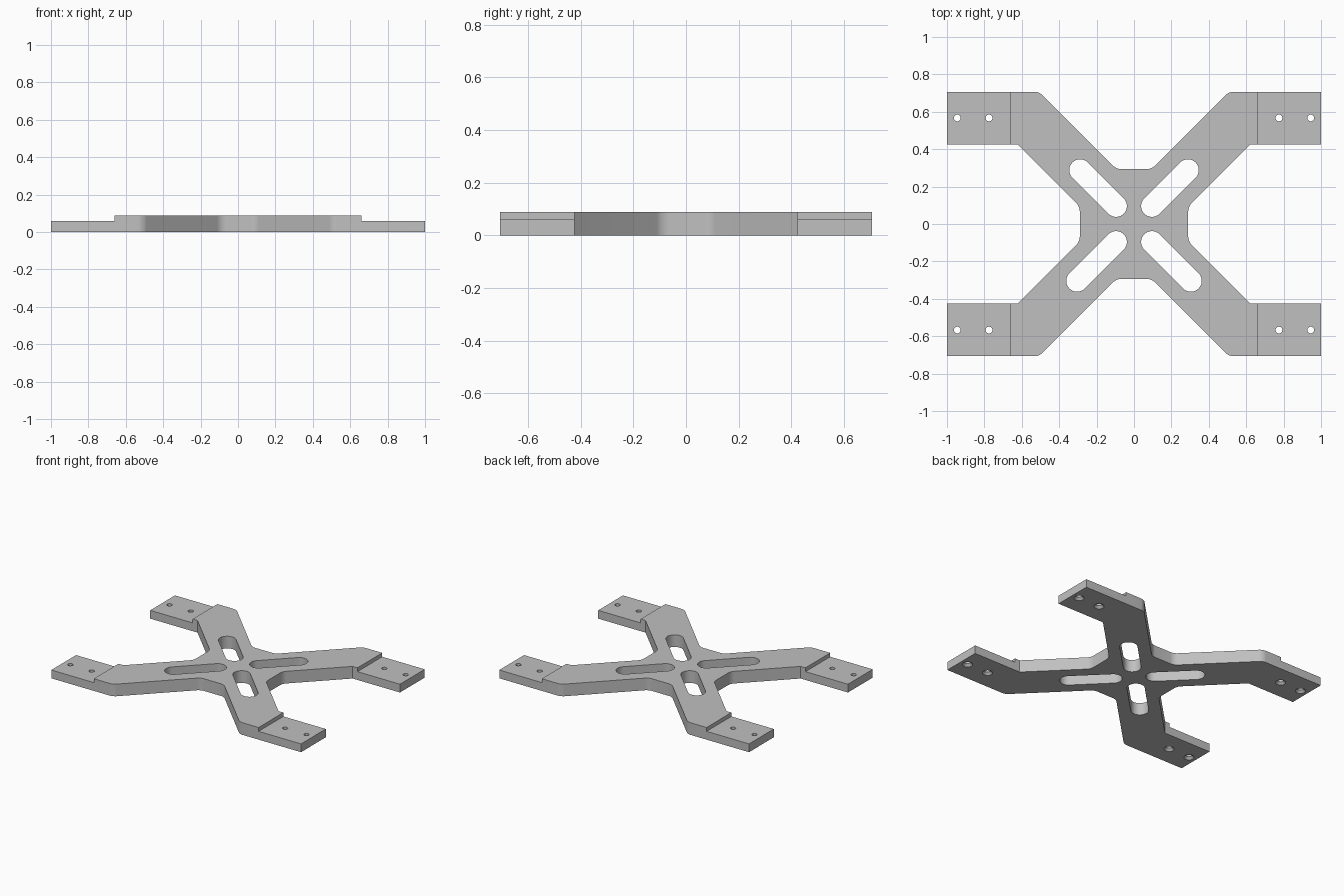
import bpy, bmesh
from math import sin, cos, pi, radians

cube = bpy.data.objects.get("Cube")
if cube:
    bpy.data.objects.remove(cube, do_unlink=True)

THICK, PAD = 0.088, 0.06
SIGNS = [(1, 1), (-1, 1), (-1, -1), (1, -1)]

grey = bpy.data.materials.new("mid grey")
grey.use_nodes = True
grey.diffuse_color = (0.53, 0.53, 0.53, 1)
grey.node_tree.nodes["Principled BSDF"].inputs["Base Color"].default_value = grey.diffuse_color


def arc(cx, cy, r, start, end, n):
    """Points on a circular arc, both ends included."""
    angles = [radians(start + (end - start) * i / n) for i in range(n + 1)]
    return [(cx + r * cos(a), cy + r * sin(a)) for a in angles]


def loft(bm, layers):
    """Closed solid through (outline, z) layers from bottom to top."""
    rings = [[bm.verts.new((x, y, z)) for x, y in pts] for pts, z in layers]
    n = len(rings[0])
    for low, high in zip(rings, rings[1:]):
        for i in range(n):
            j = (i + 1) % n
            bm.faces.new((low[i], low[j], high[j], high[i]))
    bm.faces.new(rings[0][::-1])
    bm.faces.new(rings[-1])


def make_object(name, bm):
    bmesh.ops.recalc_face_normals(bm, faces=bm.faces)
    mesh = bpy.data.meshes.new(name)
    bm.to_mesh(mesh)
    bm.free()
    mesh.materials.append(grey)
    obj = bpy.data.objects.new(name, mesh)
    bpy.context.collection.objects.link(obj)
    return obj


# X-shaped plate: one quarter of the outline, mirrored around
quarter = [(0.29, 0.093), (0.621, 0.424), (1, 0.424),
           (1, 0.707), (0.507, 0.707), (0.093, 0.293)]
outline = []
for sx, sy in SIGNS:
    pts = [(x * sx, y * sy) for x, y in quarter]
    outline += pts if sx * sy > 0 else pts[::-1]
bm = bmesh.new()
loft(bm, [(outline, 0), (outline, THICK)])

# Rounded waist corners and outer elbows
corners = [e for e in bm.edges
           if abs(e.verts[0].co.z - e.verts[1].co.z) > 0.01
           and abs(e.verts[0].co.x) < 0.55]
bmesh.ops.bevel(bm, geom=corners, offset=0.025, offset_type='OFFSET',
                segments=6, profile=0.5, affect='EDGES')
plate = make_object("cross_bracket", bm)

# Lowered end pads
bm = bmesh.new()
for s in (1, -1):
    box = [(0.66 * s, -1), (1.2 * s, -1), (1.2 * s, 1), (0.66 * s, 1)]
    loft(bm, [(box, PAD), (box, 0.2)])
pad_cutter = make_object("pad_cutter", bm)

# Diagonal slots and countersunk screw holes
bm = bmesh.new()
for sx, sy in SIGNS:
    far = 0.288 if sy > 0 else 0.304
    slot = arc(far, far, 0.058, -45, 135, 16) + arc(0.096, 0.096, 0.058, 135, 315, 16)
    slot = [(x * sx, y * sy) for x, y in slot]
    loft(bm, [(slot, -0.1), (slot, 0.2)])
    for hx in (0.775, 0.945):
        def ring(r):
            return arc(hx * sx, 0.567 * sy, r, 0, 345, 23)
        loft(bm, [(ring(0.044), -0.01), (ring(0.018), 0.016), (ring(0.018), 0.2)])
hole_cutter = make_object("hole_cutter", bm)

# Cut, apply and tidy
bpy.ops.object.select_all(action='DESELECT')
plate.select_set(True)
bpy.context.view_layer.objects.active = plate
for cutter in (pad_cutter, hole_cutter):
    cutter.hide_render = True
    mod = plate.modifiers.new(cutter.name, 'BOOLEAN')
    mod.operation = 'DIFFERENCE'
    mod.solver = 'EXACT'
    mod.object = cutter
    bpy.ops.object.modifier_apply(modifier=mod.name)
    bpy.data.objects.remove(cutter, do_unlink=True)
bpy.ops.object.shade_smooth_by_angle(angle=radians(30))
